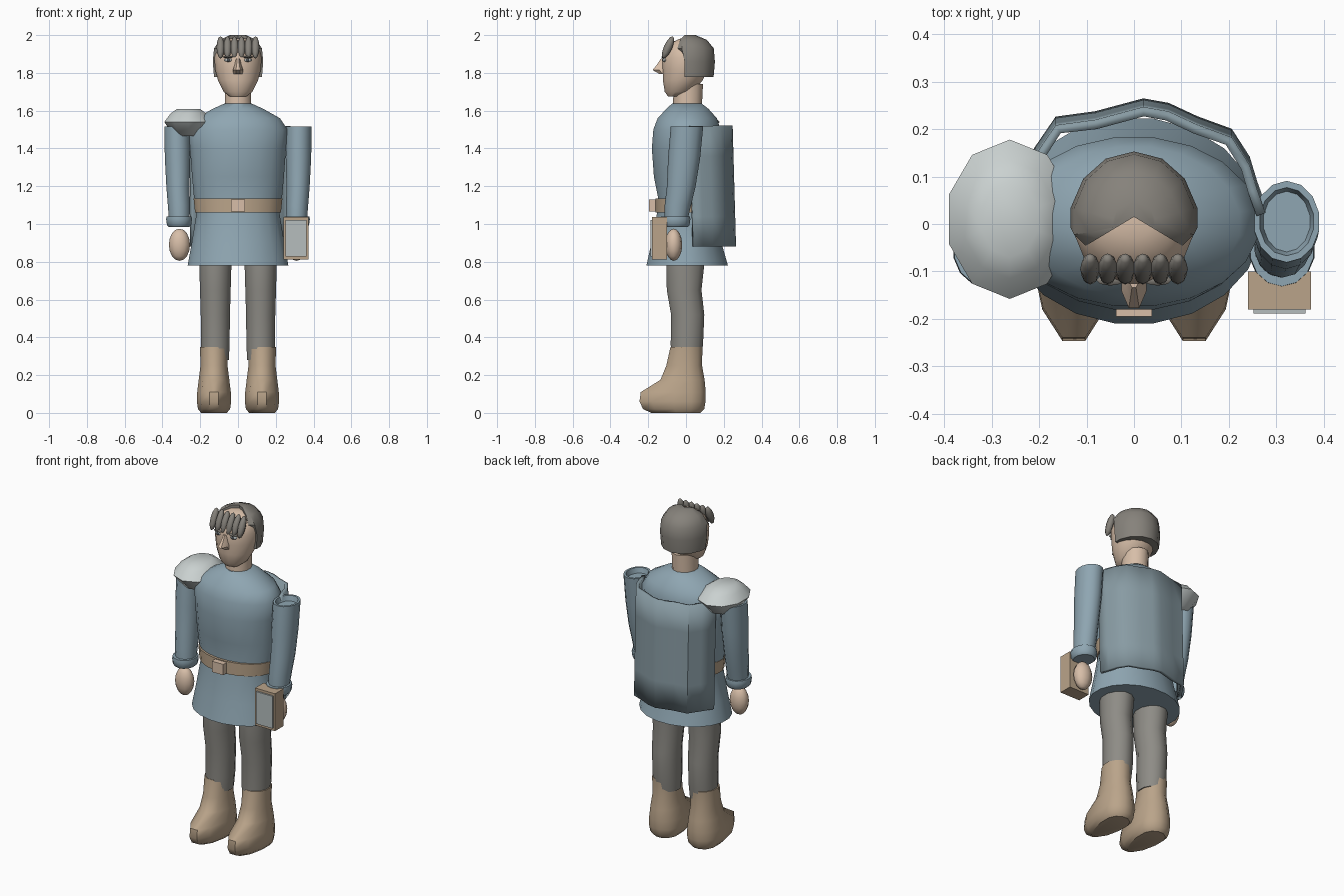
import bpy, bmesh, math


def material(name, r, g, b):
    m = bpy.data.materials.new(name)
    m.diffuse_color = [((c / 255 + 0.055) / 1.055) ** 2.4 for c in (r, g, b)] + [1]
    return m


BLUE = material("tunic_blue", 143, 166, 178)
CAPE = material("cape_blue", 136, 155, 163)
GREY = material("trouser_grey", 142, 140, 134)
HAIR = material("hair_grey", 134, 130, 123)
TAN = material("leather_tan", 186, 164, 138)
SKIN = material("skin", 215, 190, 168)
STEEL = material("armour_grey", 202, 209, 208)
PAGE = material("page_grey", 182, 190, 190)
DARK = material("dark_iris", 75, 80, 85)


def finish(name, bm, mat, angle=40):
    bmesh.ops.recalc_face_normals(bm, faces=bm.faces[:])
    me = bpy.data.meshes.new(name)
    bm.to_mesh(me)
    bm.free()
    me.materials.append(mat)
    me.shade_smooth()
    me.set_sharp_from_angle(angle=math.radians(angle))
    ob = bpy.data.objects.new(name, me)
    bpy.context.collection.objects.link(ob)
    return ob


def loft(name, rings, mat, n=16, cx=0.0, angle=40, rule=None):
    """Stack of ovals; each ring is (z, x offset, y centre, x radius, front radius, back radius)."""
    bm = bmesh.new()
    loops = []
    for z, ox, cy, rx, rf, rb in rings:
        loop = []
        for i in range(n):
            t = 2 * math.pi * (i + 0.5) / n
            s = math.sin(t)
            co = [cx + ox + rx * math.cos(t), cy + s * (rb if s > 0 else rf), z]
            if rule:
                co = rule(*co)
            loop.append(bm.verts.new(co))
        loops.append(loop)
    for a, b in zip(loops, loops[1:]):
        for i in range(n):
            j = (i + 1) % n
            bm.faces.new((a[i], a[j], b[j], b[i]))
    bm.faces.new(loops[0])
    bm.faces.new(loops[-1])
    return finish(name, bm, mat, angle)


def box(name, x, y, z, mat):
    bm = bmesh.new()
    bmesh.ops.create_cube(bm, size=1)
    for v in bm.verts:
        v.co = [lo + (c + 0.5) * (hi - lo) for c, (lo, hi) in zip(v.co, (x, y, z))]
    return finish(name, bm, mat, 30)


def ball(name, loc, size, mat, seg=10, rings=7, tilt=0.0):
    bm = bmesh.new()
    bmesh.ops.create_uvsphere(bm, u_segments=seg, v_segments=rings, radius=1)
    for v in bm.verts:
        v.co = [c * s for c, s in zip(v.co, size)]
    ob = finish(name, bm, mat, 60)
    ob.location = loc
    ob.rotation_euler.x = tilt
    return ob


# tunic with flared skirt, belt and buckle
loft("tunic", [(.78, 0, 0, .27, .212, .225), (.9, 0, 0, .248, .185, .19),
               (1.06, 0, 0, .222, .155, .155), (1.13, 0, 0, .235, .148, .155),
               (1.25, 0, 0, .246, .172, .172), (1.4, 0, 0, .257, .183, .185),
               (1.5, 0, 0, .265, .175, .185), (1.56, 0, 0, .225, .152, .165),
               (1.61, 0, 0, .135, .105, .12), (1.637, 0, 0, .075, .075, .085)], BLUE, 20)
loft("belt", [(1.06, 0, 0, .23, .164, .165), (1.135, 0, 0, .238, .164, .165)], TAN, 20)
box("buckle", (-.038, .038), (-.195, -.15), (1.065, 1.13), SKIN)

# cape hanging from the back and wrapping the left side
outline = [(-.245, .07), (-.2, .14), (-.16, .2), (-.08, .21), (.02, .237), (.07, .228),
           (.13, .2), (.2, .175), (.235, .12), (.25, .07), (.268, .02)]
bm = bmesh.new()
rows = []
for k in range(5):
    f = k / 4
    rows.append([bm.verts.new((x, y + .018 * (1 - f), .88 + .64 * f)) for x, y in outline])
for a, b in zip(rows, rows[1:]):
    for i in range(len(outline) - 1):
        bm.faces.new((a[i], a[i + 1], b[i + 1], b[i]))
cape = finish("cape", bm, CAPE)
solid = cape.modifiers.new("thickness", "SOLIDIFY")
solid.thickness = .02
solid.offset = 0

# arms, cuffs, hands, trouser legs and boots on both sides
for side, s in (("right", -1), ("left", 1)):
    loft(side + "_sleeve", [(z, s * ox, cy, rx, ry, ry) for z, ox, cy, rx, ry in (
        (1.0, .31, -.055, .055, .058), (1.1, .313, -.043, .06, .07),
        (1.2, .318, -.025, .063, .076), (1.35, .32, -.01, .069, .085),
        (1.515, .322, .005, .07, .086), (1.515, .322, .005, .058, .072),
        (1.485, .322, .005, .05, .064))], BLUE, 14)
    loft(side + "_cuff", [(z, s * .312, -.055, r, r + .008, r + .008) for z, r in (
        (.985, .056), (.995, .066), (1.025, .07), (1.04, .068))], BLUE, 14)
    ball(side + "_hand", (s * .31, -.065, .89), (.056, .045, .085), SKIN, 12, 8)
    loft(side + "_trouser", [(.28, 0, .002, .074, .08, .08), (.36, 0, .003, .078, .087, .09),
                             (.52, 0, .008, .08, .09, .092), (.65, 0, -.005, .084, .1, .09),
                             (.78, 0, -.005, .088, .103, .105), (.86, 0, -.005, .088, .103, .105)],
         GREY, 12, s * .12)
    loft(side + "_boot", [(0, 0, 0, .07, .19, .08), (.02, 0, 0, .088, .235, .1),
                          (.06, 0, 0, .094, .255, .107), (.11, 0, 0, .092, .248, .108),
                          (.175, 0, 0, .084, .14, .102), (.25, 0, 0, .074, .108, .088),
                          (.35, 0, 0, .077, .085, .09)], TAN, 12, s * .127)

# shoulder armour
loft("shoulder_plate", [(1.465, 0, .01, .08, .1, .1), (1.54, 0, .01, .135, .168, .168),
                        (1.585, 0, .01, .1, .125, .125), (1.61, 0, .01, .062, .08, .08)],
     STEEL, 10, -.262, 70)

# book carried at the left hand
box("book", (.24, .373), (-.18, -.1), (.812, 1.037), TAN)
box("book_page", (.252, .362), (-.189, -.18), (.828, 1.022), PAGE)

# neck, head and nose
loft("neck", [(1.6, 0, .005, .072, .075, .078), (1.74, 0, .005, .07, .07, .085)], SKIN, 14)
loft("head", [(1.675, 0, -.06, .045, .036, .04), (1.7, 0, -.04, .078, .074, .08),
              (1.76, 0, -.02, .108, .104, .11), (1.82, 0, 0, .124, .126, .12),
              (1.88, 0, 0, .127, .128, .125), (1.93, 0, 0, .115, .108, .12),
              (1.965, 0, 0, .085, .07, .09), (1.982, 0, 0, .04, .03, .05)], SKIN, 16)
loft("nose", [(1.793, 0, -.115, .026, .025, .01), (1.815, 0, -.115, .029, .067, .01),
              (1.84, 0, -.115, .02, .045, .01), (1.875, 0, -.115, .011, .02, .01)], SKIN, 8)


# swept hair with a parting cut back at the front
def hairline(x, y, z):
    limit = .015 - .6 * abs(x) if z > 1.92 else -.008
    return x, max(y, limit), z


loft("hair", [(1.777, 0, 0, .13, .1, .146), (1.86, 0, 0, .137, .1, .153),
              (1.93, 0, 0, .13, .1, .147), (1.975, 0, 0, .098, .08, .11),
              (2.0, 0, 0, .045, .03, .05)], HAIR, 14, 0, 40, hairline)

# fringe locks
for i in range(6):
    ball("fringe_lock_%d" % (i + 1), ((i - 2.5) * .037, -.095, 1.935),
         (.021, .022, .064), HAIR, 8, 6, -.42)

# eyes and brows
for side, s in (("right", -1), ("left", 1)):
    ball(side + "_eye", (s * .05, -.113, 1.868), (.024, .012, .01), PAGE, 8, 6)
    ball(side + "_iris", (s * .05, -.123, 1.868), (.009, .004, .009), DARK, 8, 6)
    ball(side + "_brow", (s * .05, -.118, 1.884), (.03, .012, .006), HAIR, 8, 4)
